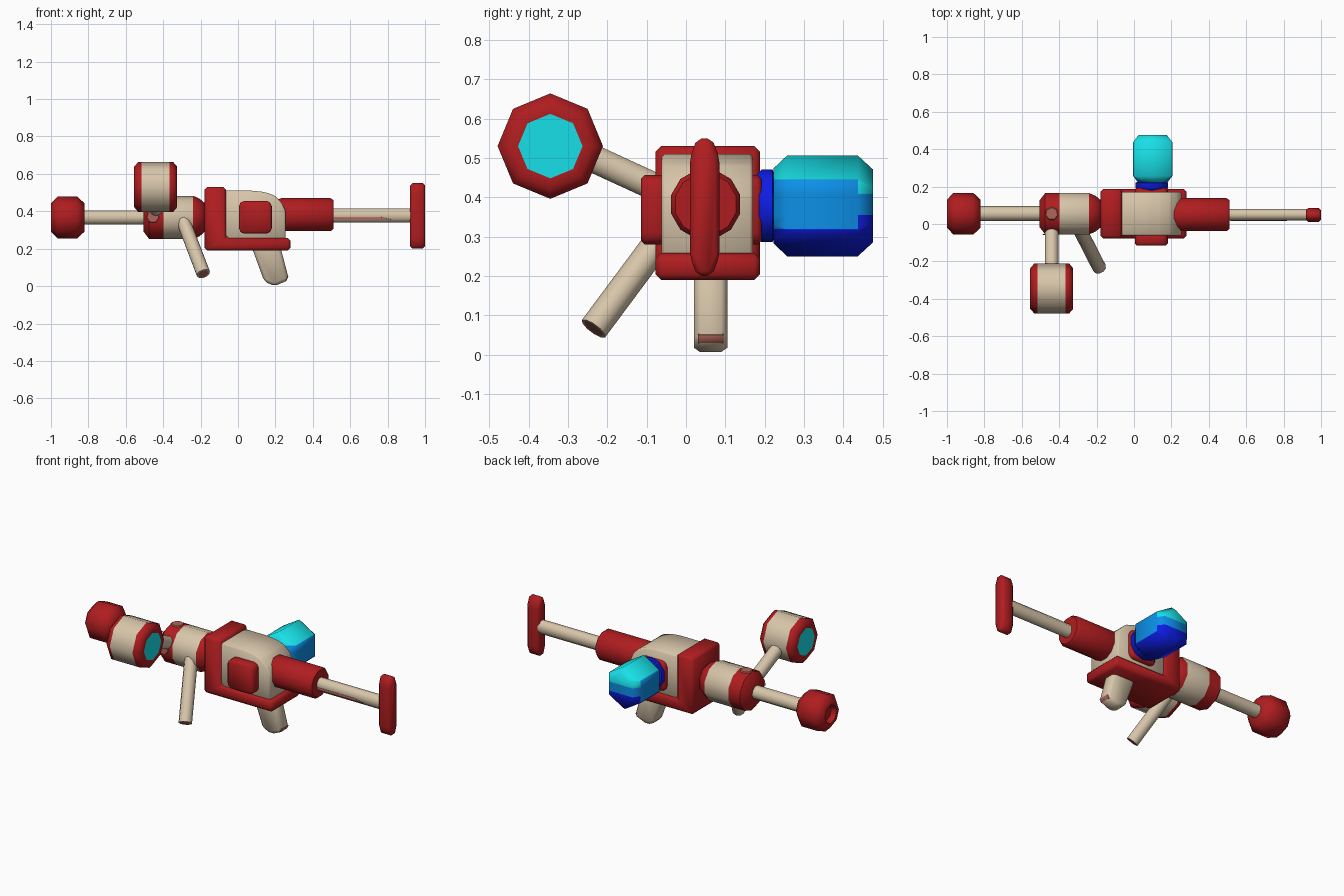
import bpy, bmesh, math
from mathutils import Vector

if "Cube" in bpy.data.objects:
    bpy.data.objects.remove(bpy.data.objects["Cube"], do_unlink=True)


def material(name, rgb):
    m = bpy.data.materials.new(name)
    m.use_nodes = True
    m.diffuse_color = (*rgb, 1)
    m.node_tree.nodes["Principled BSDF"].inputs["Base Color"].default_value = (*rgb, 1)
    return m


RED = material("red", (0.43, 0.012, 0.014))
BEIGE = material("beige", (0.68, 0.56, 0.40))
CYAN = material("cyan", (0.01, 0.86, 0.92))
BLUE = material("mid blue", (0.004, 0.31, 0.9))
NAVY = material("deep blue", (0.004, 0.012, 0.8))
BROWN = material("brown", (0.42, 0.13, 0.1))


def finish(name, bm, mats, angle=52):
    bmesh.ops.recalc_face_normals(bm, faces=bm.faces)
    mesh = bpy.data.meshes.new(name)
    bm.to_mesh(mesh)
    bm.free()
    for m in mats:
        mesh.materials.append(m)
    ob = bpy.data.objects.new(name, mesh)
    bpy.context.collection.objects.link(ob)
    bpy.ops.object.select_all(action="DESELECT")
    ob.select_set(True)
    bpy.context.view_layer.objects.active = ob
    bpy.ops.object.shade_smooth_by_angle(angle=math.radians(angle))
    return ob


def turned(start, axis, profile, sides=8, phase=0.0, squash=1.0, bands=None):
    """Rings of (distance, radius) along an axis; bands lists a colour slot per
    segment, with the two end caps first and last."""
    bm = bmesh.new()
    start, d = Vector(start), Vector(axis).normalized()
    up = Vector((0, 0, 1)) if abs(d.z) < 0.8 else Vector((0, 1, 0))
    u = (up - d * up.dot(d)).normalized()
    v = d.cross(u)
    rings = []
    for dist, r in profile:
        ring = []
        for i in range(sides):
            a = math.tau * (i + phase) / sides
            ring.append(bm.verts.new(start + d * dist + r * (u * math.cos(a) + v * math.sin(a) * squash)))
        rings.append(ring)
    bands = bands or [0] * (len(profile) + 1)
    bm.faces.new(rings[0]).material_index = bands[0]
    for k in range(len(rings) - 1):
        a, b = rings[k], rings[k + 1]
        for i in range(sides):
            j = (i + 1) % sides
            bm.faces.new((a[i], a[j], b[j], b[i])).material_index = bands[k + 1]
    bm.faces.new(rings[-1]).material_index = bands[-1]
    bmesh.ops.recalc_face_normals(bm, faces=bm.faces)
    return bm


def rod(name, a, b, radius, sides=10, squash=1.0, tip=0):
    """Straight bar whose far end has a rim around a tip colour."""
    length = (Vector(b) - Vector(a)).length
    bm = turned(a, Vector(b) - Vector(a), [(0, radius), (length, radius), (length, radius * 0.78)],
                sides, 0.5, squash, [0, 0, 0, tip])
    return finish(name, bm, [BEIGE, BROWN])


def slab(name, points, axis, lo, hi, mat, bevel=0.012):
    """Extrude an outline along x or y and chamfer its edges."""
    bm = bmesh.new()
    place = (lambda p: (lo, *p)) if axis == "x" else (lambda p: (p[0], lo, p[1]))
    face = bm.faces.new([bm.verts.new(place(p)) for p in points])
    out = bmesh.ops.extrude_face_region(bm, geom=[face])
    step = Vector((hi - lo, 0, 0)) if axis == "x" else Vector((0, hi - lo, 0))
    bmesh.ops.translate(bm, vec=step, verts=[g for g in out["geom"] if isinstance(g, bmesh.types.BMVert)])
    bmesh.ops.recalc_face_normals(bm, faces=bm.faces)
    bmesh.ops.bevel(bm, geom=bm.edges[:], offset=bevel, segments=1, affect="EDGES")
    return finish(name, bm, [mat])


CY, CZ = 0.055, 0.367   # barrel line

# Muzzle with a recessed bore, and barrel
finish("muzzle", turned((-1, CY, CZ), (1, 0, 0),
       [(0.03, 0.045), (0, 0.055), (0, 0.075), (0.035, 0.112), (0.14, 0.112), (0.18, 0.075)]), [RED])
rod("barrel", (-0.84, CY, CZ), (-0.47, CY, CZ), 0.04)

# Front housing with red ends and two worn spots
finish("front_housing", turned((-0.505, CY, CZ), (1, 0, 0),
       [(0, 0.075), (0.03, 0.116), (0.108, 0.116), (0.265, 0.116), (0.3, 0.1), (0.335, 0.07)],
       10, 0, 1, [0, 0, 0, 1, 0, 0, 0]), [RED, BEIGE])
for name, spot, way in (("top_worn_spot", (-0.44, CY, 0.479), (0, 0, 1)),
                        ("front_worn_spot", (-0.455, -0.053, 0.372), (0, -1, 0))):
    finish(name, turned(spot, way, [(0, 0.036), (0.006, 0.032)], 7), [BROWN])

# Side scope with a lens at each end
SX, SY, SZ = -0.44, -0.345, 0.53
finish("scope", turned((SX - 0.115, SY, SZ), (1, 0, 0),
       [(0, 0.082), (0, 0.108), (0.022, 0.134), (0.04, 0.134), (0.19, 0.134),
        (0.208, 0.134), (0.23, 0.108), (0.23, 0.082)],
       8, 0, 1, [2, 0, 0, 0, 1, 0, 0, 0, 2]), [RED, BEIGE, CYAN])
rod("scope_arm", (SX, -0.25, 0.505), (SX, 0.0, 0.39), 0.037)

# Grips
rod("front_grip", (-0.295, -0.02, 0.355), (-0.185, -0.235, 0.066), 0.037, 10, 1, 1)
slab("rear_grip", [(0.05, 0.27), (0.21, 0.27), (0.232, 0.19), (0.273, 0.033), (0.195, 0.0),
                   (0.14, 0.025), (0.08, 0.19)], "y", 0.02, 0.105, BEIGE, 0.016)
slab("rear_grip_scuff", [(0.27, 0.05), (0.259, 0.028), (0.252, 0.031), (0.263, 0.053)],
     "y", 0.03, 0.095, BROWN, 0.001)

# Receiver body and its angled frame
slab("receiver", [(-0.08, 0.24), (0.255, 0.24), (0.255, 0.40), (0.235, 0.445), (0.195, 0.485),
                  (0.14, 0.503), (0.08, 0.51), (-0.08, 0.51)], "y", -0.062, 0.17, BEIGE, 0.008)
slab("receiver_frame", [(-0.178, 0.19), (0.28, 0.19), (0.28, 0.258), (-0.065, 0.258),
                        (-0.065, 0.53), (-0.178, 0.53)], "y", -0.077, 0.188, RED, 0.014)

# Side pads with clipped corners
PX, PZ, HALF, CLIP = 0.093, 0.368, 0.088, 0.068
pad = [(PX + sx * a, PZ + sz * b) for sx, sz, a, b in (
    (-1, -1, HALF, CLIP), (-1, -1, CLIP, HALF), (1, -1, CLIP, HALF), (1, -1, HALF, CLIP),
    (1, 1, HALF, CLIP), (1, 1, CLIP, HALF), (-1, 1, CLIP, HALF), (-1, 1, HALF, CLIP))]
for name, lo, hi in (("front_pad", -0.115, -0.04), ("back_pad", 0.14, 0.192)):
    slab(name, pad, "y", lo, hi, RED, 0.01)

# Stock
finish("stock_sleeve", turned((0.21, 0.05, 0.382), (1, 0, 0),
       [(0, 0.084), (0.02, 0.091), (0.285, 0.091), (0.3, 0.08)], 12, 0.5), [RED])
rod("stock_rod", (0.49, 0.05, 0.377), (0.94, 0.05, 0.377), 0.041, 8, 0.82)
slab("rod_scuff", [(0.515, 0.355), (0.82, 0.357), (0.76, 0.37), (0.515, 0.37)],
     "y", 0.0165, 0.0255, BROWN, 0.001)
slab("butt_plate", [(0.028, 0.2), (0.066, 0.2), (0.085, 0.25), (0.085, 0.5),
                    (0.066, 0.55), (0.028, 0.55), (0.01, 0.5), (0.01, 0.25)],
     "x", 0.92, 1.0, RED, 0.012)

# Tank: hexagonal, coloured in three height bands that narrow towards the end cap
TX, TZ = 0.1, 0.378
finish("tank_neck", turned((TX - 0.005, 0.18, TZ), (0, 1, 0),
       [(0, 0.08), (0.012, 0.092), (0.04, 0.092), (0.05, 0.07)], 10), [NAVY])
tank = turned((TX, 0.222, TZ), (0, 1, 0),
              [(0, 0.095), (0.035, 0.128), (0.215, 0.128), (0.253, 0.093)], 6, 0, 0.95)
SIDE, CAP = (0.445, 0.319), (0.408, 0.355)
for z in SIDE + CAP:
    bmesh.ops.bisect_plane(tank, geom=tank.verts[:] + tank.edges[:] + tank.faces[:],
                           plane_co=(0, 0, z), plane_no=(0, 0, 1))
for f in tank.faces:
    z = f.calc_center_median().z
    high, low = CAP if f.normal.y > 0.3 else SIDE
    f.material_index = 0 if z > high else 1 if z > low else 2
finish("tank", tank, [CYAN, BLUE, NAVY], 65)
